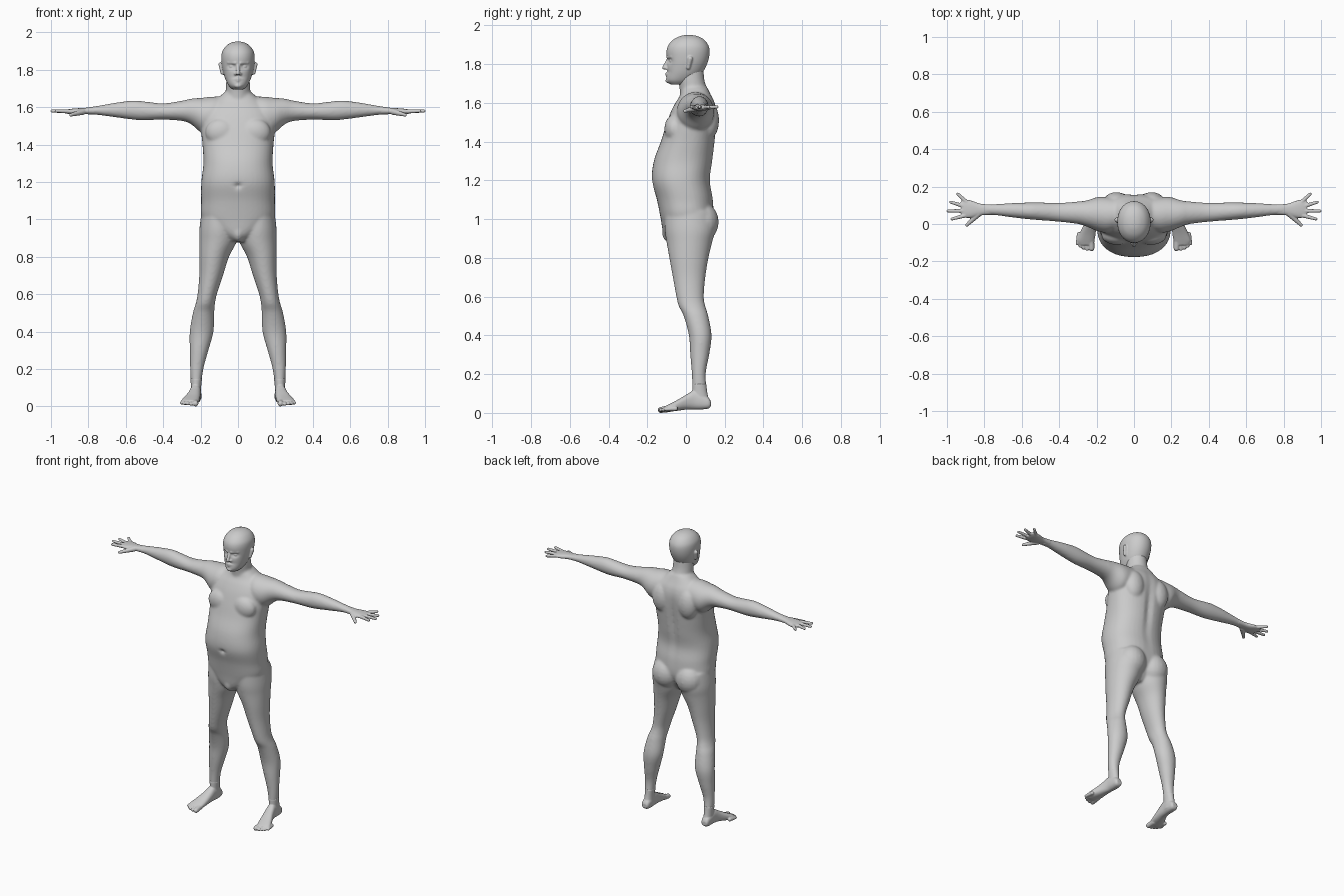
import bpy, bmesh, math
from mathutils import Matrix, Vector

skin = bpy.data.materials.new("light_grey")
skin.diffuse_color = (0.6, 0.6, 0.6, 1)

ORDER = {"x": (2, 0, 1), "y": (0, 2, 1), "z": (0, 1, 2)}


def spline(rows, steps=5):
    """Catmull-Rom interpolation through section rows."""
    out = []
    for i in range(len(rows) - 1):
        a, b, c, d = (rows[max(0, min(len(rows) - 1, i + k))] for k in (-1, 0, 1, 2))
        for s in range(steps):
            t = s / steps
            out.append([0.5 * (2 * q + (r - p) * t + (2 * p - 5 * q + 4 * r - w) * t * t
                               + (3 * q - p - 3 * r + w) * t ** 3)
                        for p, q, r, w in zip(a, b, c, d)])
    return out + [list(rows[-1])]


def loft(bm, axis, rows, n=2.0, sides=40):
    """Skin rounded sections; row = position, min/max of the two other axes."""
    rings = []
    for t, u0, u1, v0, v1 in spline(rows):
        ring = []
        for k in range(sides):
            a = 2 * math.pi * k / sides
            c, s = math.cos(a), math.sin(a)
            u = (u0 + u1) / 2 + (u1 - u0) / 2 * math.copysign(abs(c) ** (2 / n), c)
            v = (v0 + v1) / 2 + (v1 - v0) / 2 * math.copysign(abs(s) ** (2 / n), s)
            ring.append(bm.verts.new([(u, v, t)[j] for j in ORDER[axis]]))
        rings.append(ring)
    for a, b in zip(rings, rings[1:]):
        for k in range(sides):
            m = (k + 1) % sides
            bm.faces.new((a[k], a[m], b[m], b[k]))
    bm.faces.new(rings[0])
    bm.faces.new(rings[-1])


def centred(rows):
    return [(z, -w, w, y0, y1) for z, w, y0, y1 in rows]


def blob(bm, centre, radii):
    bmesh.ops.create_uvsphere(bm, u_segments=20, v_segments=12, radius=1,
                              matrix=Matrix.Translation(centre) @ Matrix.Diagonal((*radii, 1)))


def digit(bm, p, q, r0, r1, count=12):
    """Tapered round rod from p to q."""
    for i in range(count):
        t = i / (count - 1)
        r = r0 + (r1 - r0) * t
        blob(bm, Vector(p).lerp(Vector(q), t), (r, r, r))


def dent(bm, centre, radii, depth):
    """Push a soft hollow along y."""
    for v in bm.verts:
        d = sum(((v.co[i] - centre[i]) / radii[i]) ** 2 for i in range(3))
        v.co.y += depth * math.exp(-d)


def finish(bm, name, voxel, smooth):
    """Mirror across x, fuse the pieces and relax the surface."""
    bmesh.ops.recalc_face_normals(bm, faces=bm.faces)
    mesh = bpy.data.meshes.new(name)
    bm.to_mesh(mesh)
    bm.free()
    mesh.materials.append(skin)
    ob = bpy.data.objects.new(name, mesh)
    bpy.context.collection.objects.link(ob)
    m = ob.modifiers.new("mirror", "MIRROR")
    m.use_mirror_merge = False
    m = ob.modifiers.new("fuse", "REMESH")
    m.mode = "VOXEL"
    m.voxel_size = voxel
    m.use_smooth_shade = True
    m = ob.modifiers.new("relax", "SMOOTH")
    m.factor = 0.5
    m.iterations = smooth


# Body: torso
bm = bmesh.new()
loft(bm, "z", centred([
    (.88, .05, -.08, .07), (.92, .10, -.115, .10), (1.0, .19, -.13, .14),
    (1.1, .197, -.15, .14), (1.2, .196, -.176, .125), (1.3, .185, -.166, .138),
    (1.4, .19, -.13, .15), (1.48, .198, -.105, .158), (1.55, .195, -.08, .16),
    (1.6, .17, -.055, .15), (1.64, .12, -.03, .13), (1.68, .07, -.02, .11)]), 2.3)
dent(bm, (0, -.18, 1.18), (.016, .05, .012), .02)
dent(bm, (0, .16, 1.35), (.02, .06, .2), -.014)
# Neck
loft(bm, "z", centred([(1.58, .09, -.03, .135), (1.66, .068, -.032, .112),
                       (1.72, .064, -.04, .095), (1.79, .06, -.05, .09)]))
# Chest, shoulder blade, buttock and groin masses
blob(bm, (.09, -.06, 1.465), (.085, .052, .075))
blob(bm, (.095, .115, 1.51), (.07, .056, .1))
blob(bm, (.088, .085, .985), (.092, .084, .1))
blob(bm, (0, -.082, .93), (.034, .042, .05))
# Arm
loft(bm, "x", [
    (.05, -.01, .13, 1.5, 1.655), (.13, -.045, .142, 1.465, 1.656),
    (.19, -.04, .145, 1.46, 1.65), (.25, -.015, .127, 1.508, 1.645),
    (.3, .0, .12, 1.526, 1.634), (.4, .012, .113, 1.533, 1.62),
    (.5, .02, .115, 1.53, 1.63), (.56, .025, .115, 1.533, 1.635),
    (.65, .035, .112, 1.545, 1.624), (.75, .048, .106, 1.558, 1.607),
    (.81, .047, .107, 1.56, 1.598)])
# Leg
loft(bm, "z", [
    (.05, .198, .25, .035, .112), (.1, .197, .251, .033, .11),
    (.2, .185, .256, .03, .102), (.3, .158, .258, .022, .12),
    (.4, .131, .258, .015, .132), (.5, .127, .241, -.012, .115),
    (.55, .123, .226, -.037, .1), (.6, .113, .216, -.05, .092),
    (.7, .08, .207, -.068, .1), (.8, .048, .207, -.086, .116),
    (.88, .008, .207, -.1, .135), (.95, .0, .206, -.11, .15),
    (1.04, .01, .195, -.11, .14)])
finish(bm, "body", .007, 10)

# Head
bm = bmesh.new()
loft(bm, "z", centred([
    (1.695, .03, -.08, -.0), (1.715, .05, -.1, .04), (1.75, .068, -.1, .08),
    (1.79, .08, -.098, .104), (1.83, .087, -.099, .118), (1.87, .089, -.1, .122),
    (1.9, .083, -.09, .114), (1.928, .063, -.064, .092), (1.945, .035, -.03, .058),
    (1.951, .008, .0, .025)]), 2.1, 64)
# Eye sockets and mouth hollow
for x in (-.034, .034):
    dent(bm, (x, -.095, 1.818), (.02, .06, .014), .016)
dent(bm, (0, -.1, 1.76), (.045, .04, .012), .005)
# Eye, brow, nose, lips, chin, ear
blob(bm, (.033, -.074, 1.817), (.014, .011, .009))
digit(bm, (.014, -.094, 1.836), (.052, -.074, 1.838), .008, .007)
digit(bm, (0, -.092, 1.825), (0, -.112, 1.782), .008, .011)
blob(bm, (.012, -.098, 1.778), (.009, .011, .008))
digit(bm, (0, -.1, 1.752), (.024, -.091, 1.748), .007, .004)
digit(bm, (0, -.099, 1.741), (.02, -.092, 1.744), .007, .004)
blob(bm, (0, -.088, 1.715), (.022, .018, .014))
digit(bm, (.083, .012, 1.782), (.092, .022, 1.828), .01, .013)
finish(bm, "head", .004, 4)

# Hands: palm, fingers and thumb
bm = bmesh.new()
loft(bm, "x", [
    (.76, .05, .105, 1.561, 1.603), (.82, .046, .108, 1.562, 1.596),
    (.87, .034, .125, 1.56, 1.593), (.905, .034, .13, 1.563, 1.589),
    (.925, .045, .122, 1.568, 1.585)], 2.3)
for base, tip in (((.905, .045), (.972, .027)), ((.91, .07), (.994, .07)),
                  ((.908, .095), (.98, .117)), ((.895, .117), (.942, .16))):
    digit(bm, (*base, 1.577), (*tip, 1.579), .0115, .0085)
digit(bm, (.83, .055, 1.575), (.894, -.006, 1.558), .017, .009)
finish(bm, "hands", .0035, 3)

# Feet: ankle, instep and toes
bm = bmesh.new()
loft(bm, "z", [(.04, .196, .252, .03, .125), (.1, .197, .252, .032, .111),
               (.15, .192, .254, .032, .105)])
loft(bm, "y", [
    (.128, .208, .244, .034, .06), (.115, .2, .252, .022, .08),
    (.08, .196, .255, .018, .1), (.04, .198, .257, .018, .115),
    (.0, .2, .268, .017, .093), (-.05, .205, .29, .01, .064),
    (-.09, .212, .304, .006, .044), (-.112, .222, .294, .008, .033)], 2.4)
digit(bm, (.23, -.085, .022), (.227, -.13, .015), .018, .0155)
for x0, x1, y, z in ((.25, .251, -.134, .013), (.266, .27, -.128, .015),
                     (.281, .287, -.118, .017), (.294, .302, -.104, .019)):
    digit(bm, (x0, y + .05, .022), (x1, y, z), .012, .0095)
finish(bm, "feet", .004, 3)
